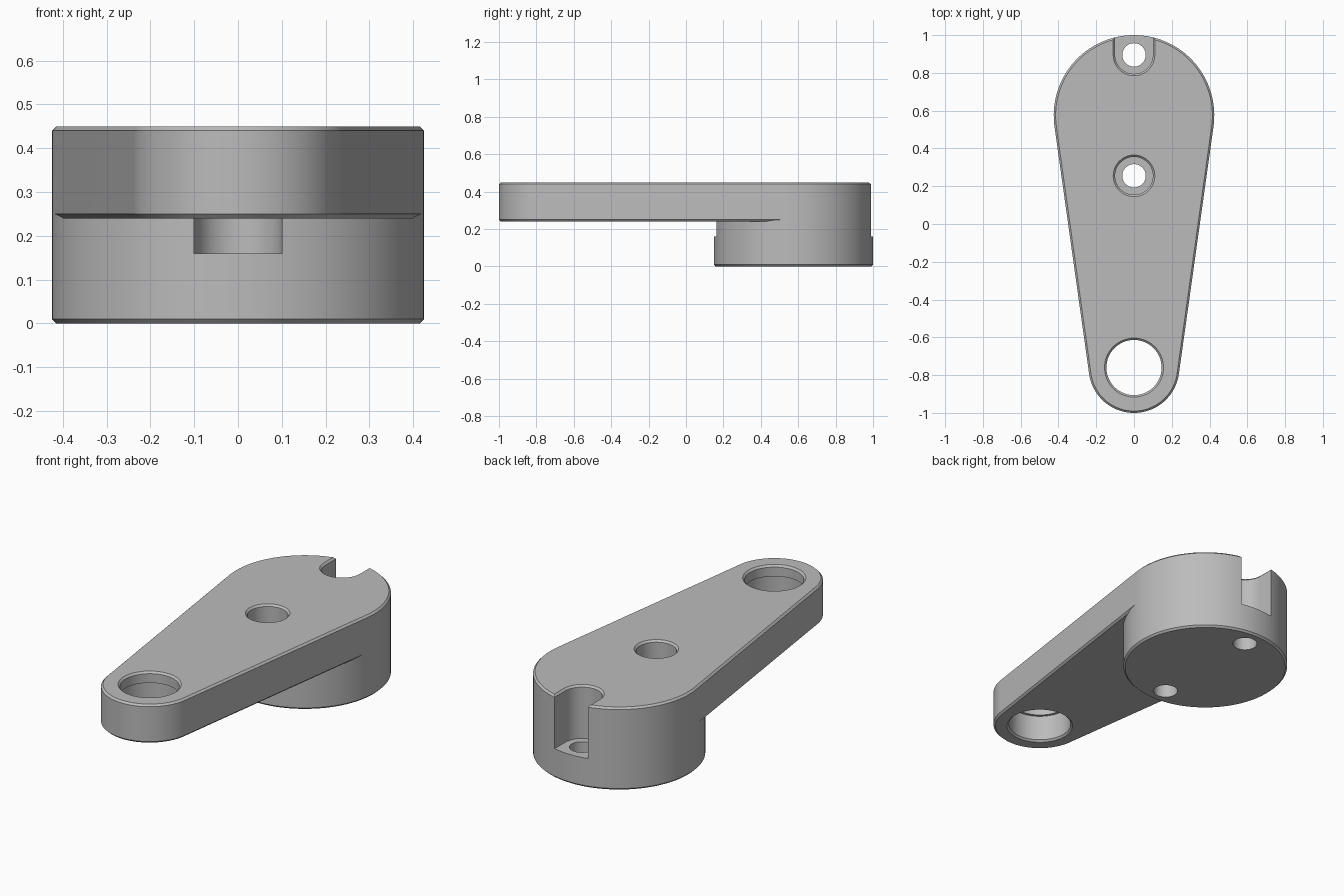
import bpy, bmesh
from math import sin, cos, pi, asin, radians

cube = bpy.data.objects.get("Cube")
if cube:
    bpy.data.objects.remove(cube)

SEG = 64
BIG_Y, BIG_R = 0.575, 0.425
END_Y, END_R = -0.76, 0.24
TILT = asin((BIG_R - END_R) / (BIG_Y - END_Y))

steel = bpy.data.materials.new("grey_metal")
steel.use_nodes = True
colour = (0.5, 0.5, 0.5, 1)
steel.diffuse_color = colour
steel.node_tree.nodes["Principled BSDF"].inputs["Base Color"].default_value = colour


def outline(back, front, tilt):
    """Rounded outline around two circles (y, radius), back one first."""
    pts = []
    for (y, r), start, end in ((back, -tilt, pi + tilt), (front, pi + tilt, 2 * pi - tilt)):
        for i in range(SEG + 1):
            a = start + (end - start) * i / SEG
            pts.append((r * cos(a), y + r * sin(a)))
    if back == front:  # a full circle: drop the doubled arc ends
        pts = pts[:SEG] + pts[SEG + 1:-1]
    return pts


def stack(name, back_y, front_y, layers, tilt=0.0):
    """Closed solid from layers of (z, back radius, front radius)."""
    bm = bmesh.new()
    rings = []
    for z, rb, rf in layers:
        pts = outline((back_y, rb), (front_y, rf), tilt)
        rings.append([bm.verts.new((x, y, z)) for x, y in pts])
    n = len(rings[0])
    for low, high in zip(rings, rings[1:]):
        for i in range(n):
            j = (i + 1) % n
            bm.faces.new((low[i], low[j], high[j], high[i]))
    bm.faces.new(rings[0][::-1])
    bm.faces.new(rings[-1])
    bmesh.ops.recalc_face_normals(bm, faces=bm.faces)
    mesh = bpy.data.meshes.new(name)
    bm.to_mesh(mesh)
    bm.free()
    mesh.materials.append(steel)
    obj = bpy.data.objects.new(name, mesh)
    bpy.context.collection.objects.link(obj)
    return obj


def combine(target, other, operation):
    """Apply a boolean and remove the helper."""
    mod = target.modifiers.new("boolean", 'BOOLEAN')
    mod.operation, mod.solver, mod.object = operation, 'EXACT', other
    bpy.ops.object.select_all(action='DESELECT')
    bpy.context.view_layer.objects.active = target
    target.select_set(True)
    bpy.ops.object.modifier_apply(modifier=mod.name)
    bpy.data.objects.remove(other)


def same(*layers):
    return [(z, r, r) for z, r in layers]


# Round boss under the wide end, bottom edge chamfered
arm = stack("crank_arm", BIG_Y, BIG_Y,
            same((0, BIG_R - 0.01), (0.01, BIG_R), (0.35, BIG_R)), TILT)

# Recess in the boss, open to the front
combine(arm, stack("front_recess", 0.255, -0.1, same((0.16, 0.1), (0.3, 0.1))), 'DIFFERENCE')

# Tapered plate, both rims chamfered
plate = stack("plate", BIG_Y, END_Y,
              [(z, BIG_R - c, END_R - c) for z, c in
               ((0.24, 0.01), (0.25, 0), (0.44, 0), (0.45, 0.01))], TILT)
combine(arm, plate, 'UNION')

# Screw seats: round in the middle, open slot at the back, each with a hole
seat = same((0.16, 0.1), (0.44, 0.1), (0.46, 0.12))
hole = same((-0.1, 0.062), (0.2, 0.062))
for y, back_y in ((0.255, 0.255), (0.895, 1.3)):
    combine(arm, stack("seat_cutter", back_y, y, seat), 'DIFFERENCE')
    combine(arm, stack("hole_cutter", y, y, hole), 'DIFFERENCE')

# Bearing bore in the narrow end with a retaining lip at the top
bore = same((0.23, 0.18), (0.25, 0.16), (0.39, 0.16), (0.39, 0.146), (0.44, 0.146), (0.46, 0.166))
combine(arm, stack("bore_cutter", END_Y, END_Y, bore), 'DIFFERENCE')

bpy.ops.object.shade_smooth_by_angle(angle=radians(30))
